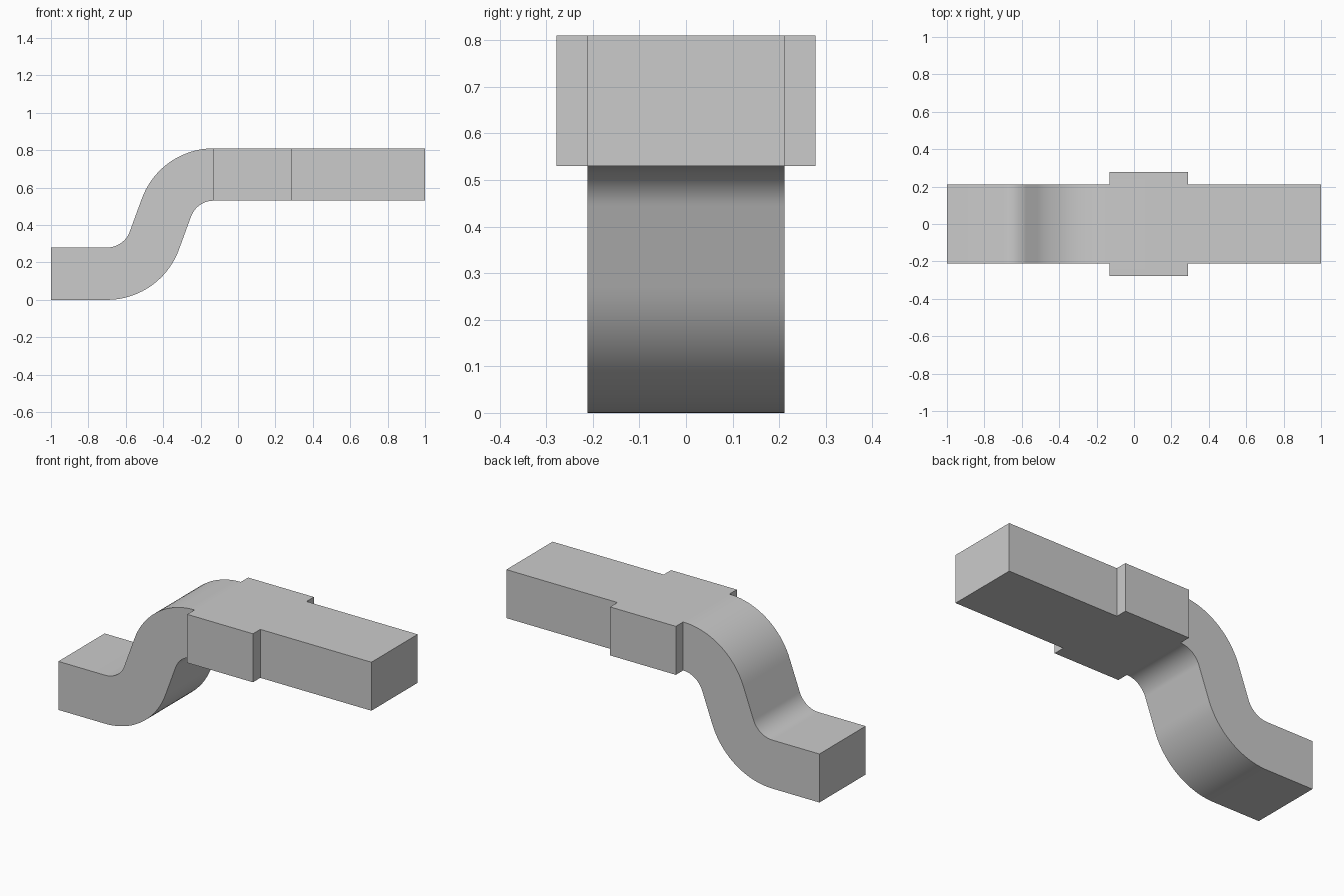
import bpy, bmesh, math
from mathutils import Vector

cube = bpy.data.objects.get("Cube")
if cube:
    bpy.data.objects.remove(cube, do_unlink=True)

grey = bpy.data.materials.new("light_grey")
colour = (0.6, 0.6, 0.6, 1)
grey.use_nodes = True
grey.diffuse_color = colour
grey.node_tree.nodes["Principled BSDF"].inputs["Base Color"].default_value = colour

HALF_W, COLLAR_W = 0.211, 0.278       # half widths of duct and collar
THICK, TOP = 0.28, 0.81
BEND_START, COLLAR_START, COLLAR_END = -0.70, -0.13, 0.29
R_IN, R_OUT = 0.129, 0.409
ANGLE = math.radians(70)
STEPS = 20


def arc(cx, cz, radius, start, end):
    """Points on an arc in the xz plane."""
    return [(cx + radius * math.cos(start + (end - start) * i / STEPS),
             cz + radius * math.sin(start + (end - start) * i / STEPS))
            for i in range(STEPS + 1)]


def extrude_outline(bm, points, offset, skip):
    """Prism from an outline, leaving out the wall that starts at index skip."""
    a = [bm.verts.new(p) for p in points]
    b = [bm.verts.new(Vector(p) + Vector(offset)) for p in points]
    bm.faces.new(a)
    bm.faces.new(b[::-1])
    for i in range(len(a)):
        if i != skip:
            j = (i + 1) % len(a)
            bm.faces.new((a[i], b[i], b[j], a[j]))


bm = bmesh.new()

# Lower run and S-bend: side profile extruded across the width
down, up = -math.pi / 2, math.pi / 2
low_z, high_z = R_OUT, TOP - R_OUT
bottom = arc(BEND_START, low_z, R_OUT, down, down + ANGLE) \
    + arc(COLLAR_START, high_z, R_IN, up + ANGLE, up)
top = arc(COLLAR_START, high_z, R_OUT, up, up + ANGLE) \
    + arc(BEND_START, low_z, R_IN, down + ANGLE, down)
profile = [(-1, 0)] + bottom + top + [(-1, THICK)]
extrude_outline(bm, [(x, -HALF_W, z) for x, z in profile],
                (0, 2 * HALF_W, 0), len(bottom))

# Upper run with its wider collar: plan outline extruded upward
half = [(COLLAR_START, HALF_W), (COLLAR_START, COLLAR_W),
        (COLLAR_END, COLLAR_W), (COLLAR_END, HALF_W), (1, HALF_W)]
plan = half + [(x, -y) for x, y in reversed(half)]
extrude_outline(bm, [(x, y, TOP - THICK) for x, y in plan],
                (0, 0, THICK), len(plan) - 1)

# Join the runs into one shell
bmesh.ops.remove_doubles(bm, verts=bm.verts, dist=0.0005)
bmesh.ops.recalc_face_normals(bm, faces=bm.faces)
mesh = bpy.data.meshes.new("offset_duct")
bm.to_mesh(mesh)
bm.free()
mesh.materials.append(grey)
duct = bpy.data.objects.new("offset_duct", mesh)
bpy.context.collection.objects.link(duct)

bpy.ops.object.select_all(action='DESELECT')
duct.select_set(True)
bpy.context.view_layer.objects.active = duct
bpy.ops.object.shade_smooth_by_angle(angle=math.radians(30))
